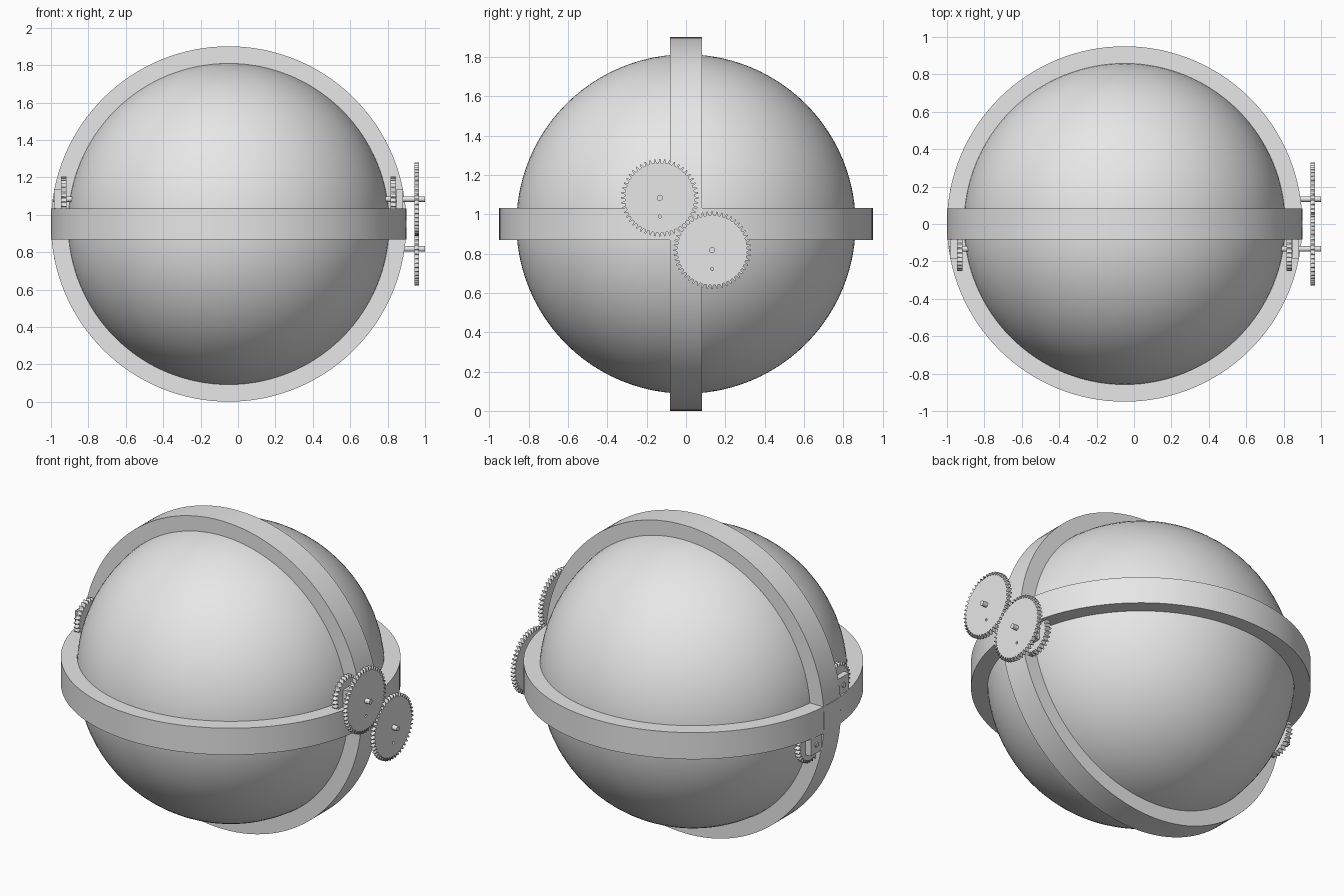
import bpy, bmesh
from math import pi, cos, sin, radians
from mathutils import Vector, Matrix

cube = bpy.data.objects.get("Cube")
if cube:
    bpy.data.objects.remove(cube)

CENTRE = Vector((-0.05, 0, 0.951))
BALL_R, RING_R, HALF_WIDTH = 0.8625, 0.95, 0.0825
AXLE = 0.133          # offset of each axle from the middle in y and z
FACE_X = (pi / 2, 0, pi / 2)

grey = bpy.data.materials.new("plain grey")
grey.use_nodes = True
grey.diffuse_color = (0.8, 0.8, 0.8, 1)
grey.node_tree.nodes["Principled BSDF"].inputs["Base Color"].default_value = (0.8, 0.8, 0.8, 1)


def finish(ob, name, smooth=True):
    ob.name = name
    ob.data.materials.clear()
    ob.data.materials.append(grey)
    bpy.ops.object.select_all(action='DESELECT')
    ob.select_set(True)
    bpy.context.view_layer.objects.active = ob
    if smooth:
        bpy.ops.object.shade_smooth_by_angle(angle=radians(30))
    return ob


def ring(name, rotation):
    """Flat band: a rectangle spun around the local z axis."""
    bm = bmesh.new()
    corners = [(BALL_R - 0.004, -HALF_WIDTH), (RING_R, -HALF_WIDTH),
               (RING_R, HALF_WIDTH), (BALL_R - 0.004, HALF_WIDTH)]
    verts = [bm.verts.new((r, 0, z)) for r, z in corners]
    edges = [bm.edges.new((verts[i], verts[(i + 1) % 4])) for i in range(4)]
    bmesh.ops.spin(bm, geom=verts + edges, cent=(0, 0, 0), axis=(0, 0, 1),
                   angle=2 * pi, steps=128, use_merge=True)
    bmesh.ops.remove_doubles(bm, verts=bm.verts, dist=0.0001)
    bmesh.ops.recalc_face_normals(bm, faces=bm.faces)
    mesh = bpy.data.meshes.new(name)
    bm.to_mesh(mesh)
    bm.free()
    ob = bpy.data.objects.new(name, mesh)
    bpy.context.collection.objects.link(ob)
    ob.location, ob.rotation_euler = CENTRE, rotation
    return finish(ob, name)


def gear(name, location, radius, depth, teeth, thickness, hole=None):
    """Toothed disc facing x, with an optional small hole below its axle."""
    outline = []
    for t in range(teeth):
        for step, r in ((-0.28, radius - depth), (-0.12, radius),
                        (0.12, radius), (0.28, radius - depth)):
            a = 2 * pi * (t + step) / teeth
            outline.append((r * cos(a), r * sin(a)))
    loops = [outline]
    if hole:
        loops.append([(0.008 * cos(pi * k / 6), hole + 0.008 * sin(pi * k / 6))
                      for k in range(12)])
    curve = bpy.data.curves.new(name, 'CURVE')
    curve.dimensions, curve.fill_mode = '2D', 'BOTH'
    curve.extrude = thickness / 2
    for loop in loops:
        spline = curve.splines.new('POLY')
        spline.points.add(len(loop) - 1)
        for point, (x, y) in zip(spline.points, loop):
            point.co = (x, y, 0, 1)
        spline.use_cyclic_u = True
    ob = bpy.data.objects.new(name, curve)
    bpy.context.collection.objects.link(ob)
    ob.location, ob.rotation_euler = location, FACE_X
    finish(ob, name, smooth=False)
    bpy.ops.object.convert(target='MESH')
    return bpy.context.object


def shaft(name, x0, x1, y, z, radius=0.015):
    bpy.ops.mesh.primitive_cylinder_add(vertices=24, radius=radius, depth=abs(x1 - x0),
                                        location=((x0 + x1) / 2, y, z),
                                        rotation=(0, pi / 2, 0))
    return finish(bpy.context.object, name)


def box(name, location, size):
    bpy.ops.mesh.primitive_cube_add(size=1, location=location)
    ob = bpy.context.object
    ob.data.transform(Matrix.Diagonal((*size, 1)))
    return finish(ob, name, smooth=False)


# Ball and the two crossing bands
bpy.ops.mesh.primitive_uv_sphere_add(segments=96, ring_count=48, radius=BALL_R, location=CENTRE)
finish(bpy.context.object, "ball")
ring("horizontal_band", (0, 0, 0))
ring("vertical_band", (pi / 2, 0, 0))

# Drive assemblies: one above and one below the crossing, on both sides
for level, s in (("upper", 1), ("lower", -1)):
    y, z = -s * AXLE, CENTRE.z + s * AXLE
    for side, d in (("left", 1), ("right", -1)):
        tag = f"{level}_{side}"
        gear("drive_gear_" + tag, (CENTRE.x + d * 0.881, y, z), 0.12, 0.018, 29, 0.03)
        box("bearing_bracket_" + tag,
            (CENTRE.x + d * 0.915, y, CENTRE.z + s * 0.134), (0.036, 0.106, 0.106))
        outer = 1.05 if d > 0 else 0.94
        shaft("axle_" + tag, CENTRE.x + d * 0.835, CENTRE.x + d * outer, y, z)
    # Large meshing gears on the model's left
    gear("large_gear_" + level, (0.956, y, z), 0.197, 0.019, 48, 0.022, hole=-0.095)
